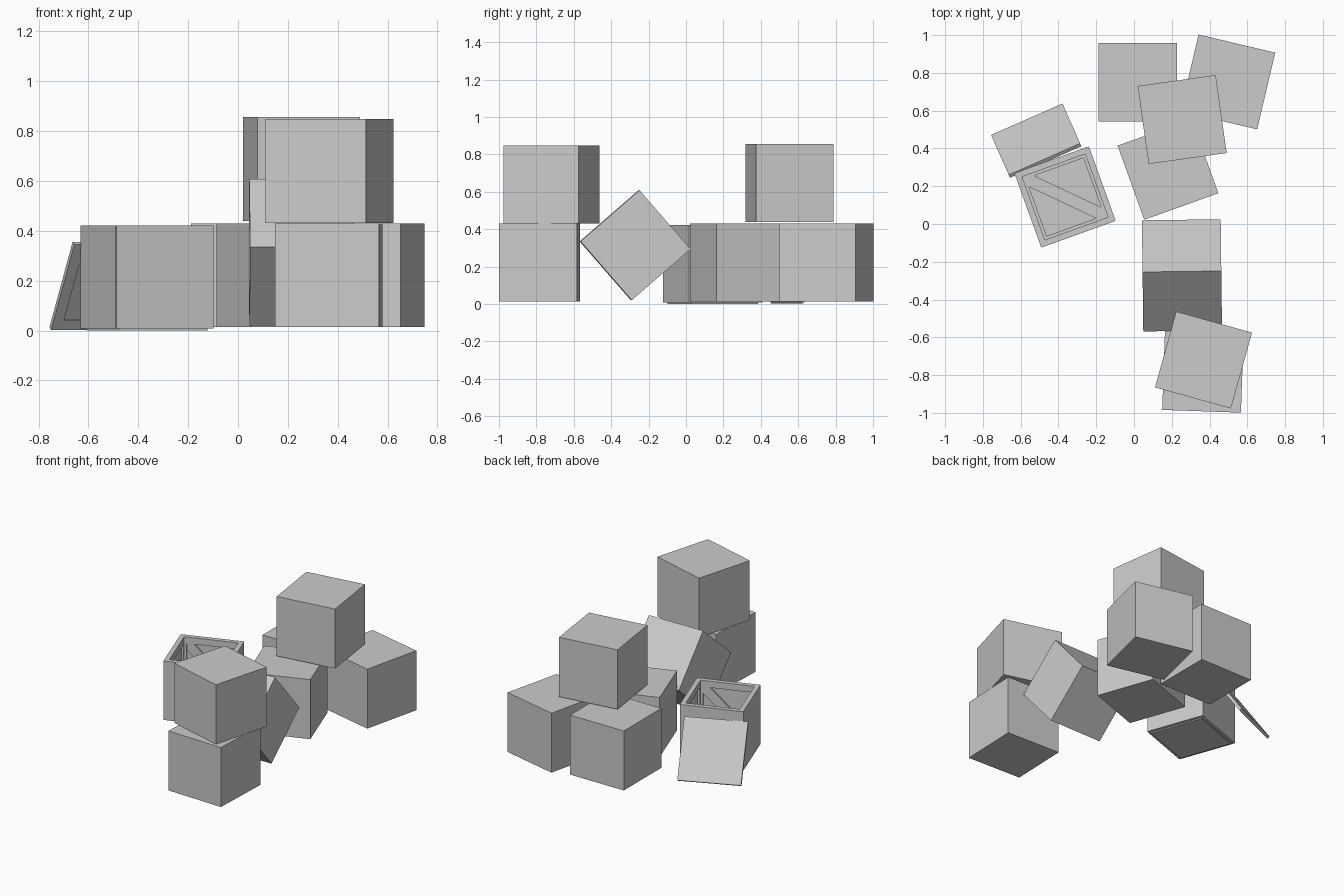
import bpy, bmesh
from math import radians, sqrt
from mathutils import Matrix, Vector

if "Cube" in bpy.data.objects:
    bpy.data.objects.remove(bpy.data.objects["Cube"])

S = 0.417          # crate side
H = 0.2065         # half side of the open crate's panels


def add_box(bm, size, matrix):
    bmesh.ops.create_cube(bm, size=1, matrix=matrix @ Matrix.Diagonal((*size, 1)))


def finish(bm, name, matrix):
    me = bpy.data.meshes.new(name)
    bm.to_mesh(me)
    bm.free()
    ob = bpy.data.objects.new(name, me)
    ob.matrix_world = matrix
    bpy.context.collection.objects.link(ob)
    return ob


def place(loc, rz=0, rx=0):
    return (Matrix.Translation(loc) @ Matrix.Rotation(radians(rz), 4, 'Z')
            @ Matrix.Rotation(radians(rx), 4, 'X'))


def crate(name, loc, rz=0, rx=0):
    bm = bmesh.new()
    add_box(bm, (S, S, S), Matrix())
    finish(bm, name, place(loc, rz, rx))


def panel(bm, m, slab=0.018, trim=0.014, width=0.045):
    """Flat outer slab at local z=0 with a frame and diagonal brace on its inner (-z) side."""
    T = Matrix.Translation
    add_box(bm, (2 * H, 2 * H, slab), m @ T((0, 0, -slab / 2)))
    z = -slab - trim / 2
    for s in (-1, 1):
        off = s * (H - width / 2)
        add_box(bm, (2 * H, width, trim), m @ T((0, off, z)))
        add_box(bm, (width, 2 * H - 2 * width, trim), m @ T((off, 0, z)))
    length = 2 * sqrt(2) * (H - width)
    add_box(bm, (length, 0.065, trim - 0.003),
            m @ T((0, 0, z + 0.0015)) @ Matrix.Rotation(radians(45), 4, 'Z'))


# closed crates
crate("back_left_crate", (0.02, 0.75, 0.222))
crate("back_right_crate", (0.497, 0.752, 0.222), -13.3)
crate("middle_crate", (0.18, 0.289, 0.222), 19.7)
crate("back_upper_crate", (0.255, 0.553, 0.648), 8)
crate("front_lower_crate", (0.365, -0.783, 0.222), -2)
crate("front_upper_crate", (0.368, -0.72, 0.64), -15.6)
crate("tilted_crate", (0.254, -0.272, 0.314), 0.7, 41)

# open crate: four walls and a floor
bm = bmesh.new()
for i in range(4):
    panel(bm, Matrix.Rotation(radians(90 * i), 4, 'Z')
          @ Matrix.Translation((0, -H - 0.003, 0)) @ Matrix.Rotation(radians(90), 4, 'X'))
panel(bm, Matrix.Translation((0, 0, -H)) @ Matrix.Rotation(radians(180), 4, 'X'))
add_box(bm, (0.38, 0.38, 0.008), Matrix.Translation((0, 0, -H - 0.004)))
finish(bm, "open_crate", place((-0.365, 0.143, 0.2145), 19.8))

# lid leaning against the open crate
bm = bmesh.new()
panel(bm, Matrix(), slab=0.012, trim=0.008)
finish(bm, "leaning_lid", place((-0.521, 0.449, 0.185), 23.8, -56))
